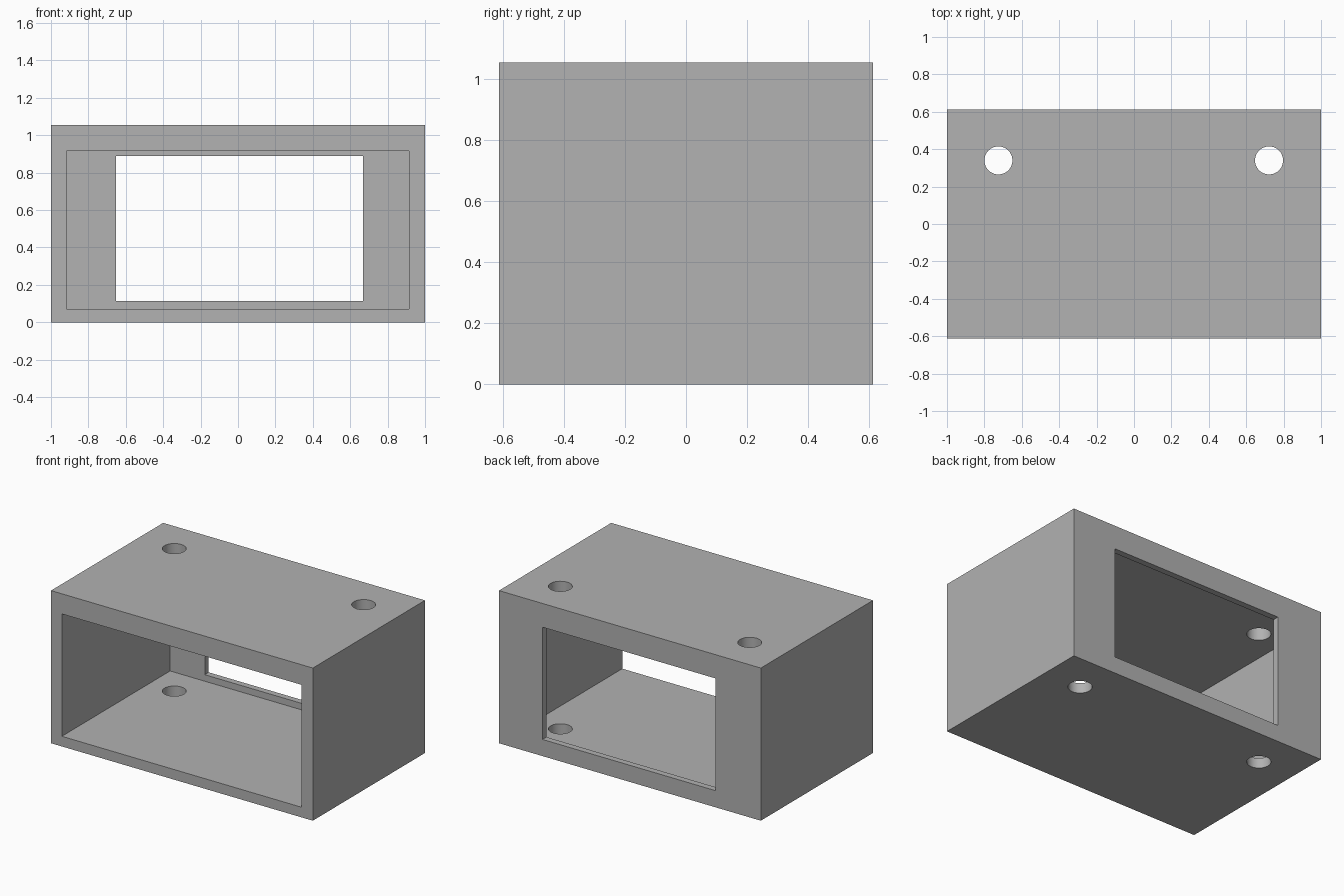
import bpy

old = bpy.data.objects.get("Cube")
if old:
    bpy.data.objects.remove(old, do_unlink=True)

# Overall sizes
HALF_X, HALF_Y, HEIGHT = 1.0, 0.612, 1.054
BACK_WALL = 0.043

grey = bpy.data.materials.new("plain grey")
grey.use_nodes = True
colour = (0.445, 0.445, 0.445, 1)
grey.diffuse_color = colour
grey.node_tree.nodes["Principled BSDF"].inputs["Base Color"].default_value = colour


def box(name, low, high):
    """Box between two opposite corners."""
    centre = [(a + b) / 2 for a, b in zip(low, high)]
    bpy.ops.mesh.primitive_cube_add(size=1, location=centre)
    obj = bpy.context.object
    obj.name = name
    obj.scale = [b - a for a, b in zip(low, high)]
    bpy.ops.object.transform_apply(location=True, rotation=False, scale=True)
    obj.data.materials.append(grey)
    return obj


def cut(target, cutter):
    """Subtract the cutter from the target, then discard it."""
    cutter.hide_render = True
    mod = target.modifiers.new("cut", "BOOLEAN")
    mod.operation = "DIFFERENCE"
    mod.solver = "EXACT"
    mod.object = cutter
    bpy.context.view_layer.objects.active = target
    bpy.ops.object.modifier_apply(modifier=mod.name)
    bpy.data.objects.remove(cutter, do_unlink=True)


# Outer housing
housing = box("housing", (-HALF_X, -HALF_Y, 0), (HALF_X, HALF_Y, HEIGHT))

# Cavity open to the front, leaving a thin back wall
cut(housing, box("cavity_cutter", (-0.917, -HALF_Y - 0.1, 0.07),
                 (0.915, HALF_Y - BACK_WALL, 0.915)))

# Rectangular window through the back wall
cut(housing, box("window_cutter", (-0.652, 0.3, 0.115),
                 (0.668, HALF_Y + 0.1, 0.89)))

# Round holes through the top and the floor
for x in (-0.725, 0.722):
    bpy.ops.mesh.primitive_cylinder_add(vertices=48, radius=0.075, depth=2,
                                        location=(x, 0.34, HEIGHT / 2))
    hole = bpy.context.object
    hole.data.materials.append(grey)
    cut(housing, hole)

# Smooth hole walls, crisp box edges
bpy.ops.object.select_all(action="DESELECT")
housing.select_set(True)
bpy.context.view_layer.objects.active = housing
bpy.ops.object.shade_smooth_by_angle()
